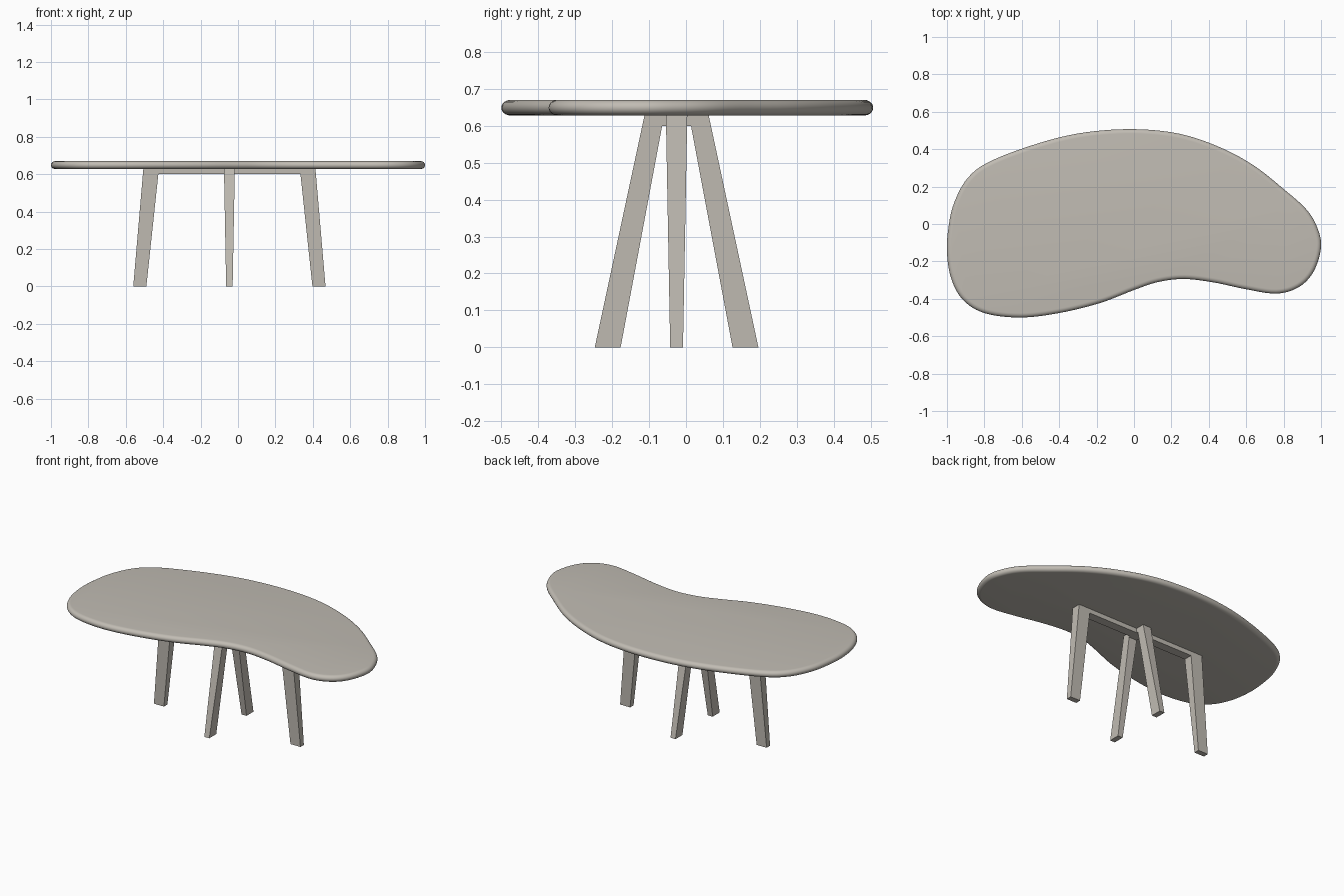
import bpy, bmesh, math
from mathutils import Vector

if "Cube" in bpy.data.objects:
    bpy.data.objects.remove(bpy.data.objects["Cube"])

mat = bpy.data.materials.new("warm grey")
mat.diffuse_color = (0.53, 0.50, 0.45, 1)
mat.use_nodes = True
mat.node_tree.nodes["Principled BSDF"].inputs["Base Color"].default_value = mat.diffuse_color


def make_object(name, bm):
    bmesh.ops.recalc_face_normals(bm, faces=bm.faces)
    mesh = bpy.data.meshes.new(name)
    bm.to_mesh(mesh)
    bm.free()
    mesh.materials.append(mat)
    ob = bpy.data.objects.new(name, mesh)
    bpy.context.collection.objects.link(ob)
    return ob


def smooth_loop(pts, steps):
    """Closed spline through pts."""
    out, n = [], len(pts)
    for i in range(n):
        a, b, c, d = (pts[(i + k) % n] for k in (-1, 0, 1, 2))
        for s in range(steps):
            t = s / steps
            out.append(0.5 * (2 * b + (c - a) * t + (2 * a - 5 * b + 4 * c - d) * t * t
                              + (3 * b - a - 3 * c + d) * t ** 3))
    return out


# Kidney-shaped table top with a rounded edge
outline = [Vector(p) for p in (
    (-1, -.15), (-.992, -.02), (-.963, .11), (-.89, .245), (-.765, .337), (-.5, .435),
    (-.26, .49), (0, .507), (.245, .482), (.46, .41), (.64, .313), (.80, .187), (.92, .08),
    (.98, -.02), (1, -.125), (.96, -.255), (.88, -.338), (.76, -.372), (.59, -.347),
    (.43, -.313), (.27, -.294), (.13, -.31), (0, -.353), (-.18, -.422), (-.4, -.476),
    (-.61, -.5), (-.80, -.476), (-.915, -.405), (-.978, -.29))]
loop = smooth_loop(outline, 6)
n = len(loop)
inward = []
for i in range(n):
    t = (loop[(i + 1) % n] - loop[i - 1]).normalized()
    inward.append(Vector((t.y, -t.x)))       # outline runs clockwise

Z_MID, HALF, EDGE, SEG = 0.649, 0.021, 0.024, 12
bm = bmesh.new()
rings = []
for k in range(SEG + 1):
    a = math.pi * (k / SEG - 0.5)
    inset = EDGE * (1 - math.cos(a))
    rings.append([bm.verts.new((*(p + d * inset), Z_MID + HALF * math.sin(a)))
                  for p, d in zip(loop, inward)])
for lo, hi in zip(rings, rings[1:]):
    for i in range(n):
        j = (i + 1) % n
        bm.faces.new((lo[i], lo[j], hi[j], hi[i]))
bm.faces.new(rings[0])
bm.faces.new(rings[-1])
top = make_object("table_top", bm)
bpy.context.view_layer.objects.active = top
top.select_set(True)
bpy.ops.object.shade_smooth_by_angle(angle=math.radians(40))
top.select_set(False)


# Two crossing leg frames: splayed legs joined by a thin rail, thinner at the feet
CX, CY, Z_TOP, Z_RAIL = -0.046, -0.0255, 0.63, 0.60


def leg_frame(name, along_x, out_top, in_top, out_foot, in_foot):
    half = [(in_top, Z_RAIL), (in_foot, 0), (out_foot, 0), (out_top, Z_TOP)]
    profile = half + [(-u, z) for u, z in reversed(half)]
    bm = bmesh.new()
    sides = []
    for s in (-1, 1):
        ring = []
        for u, z in profile:
            w = s * (0.0173 + 0.0117 * z / Z_TOP)
            x, y = (u, w) if along_x else (w, u)
            ring.append(bm.verts.new((CX + x, CY + y, z)))
        bm.faces.new(ring)
        sides.append(ring)
    a, b = sides
    for i in range(len(a)):
        j = (i + 1) % len(a)
        bm.faces.new((a[i], a[j], b[j], b[i]))
    make_object(name, bm)


leg_frame("long_leg_frame", True, 0.46, 0.38, 0.514, 0.444)
leg_frame("short_leg_frame", False, 0.0865, 0.039, 0.2215, 0.1515)
